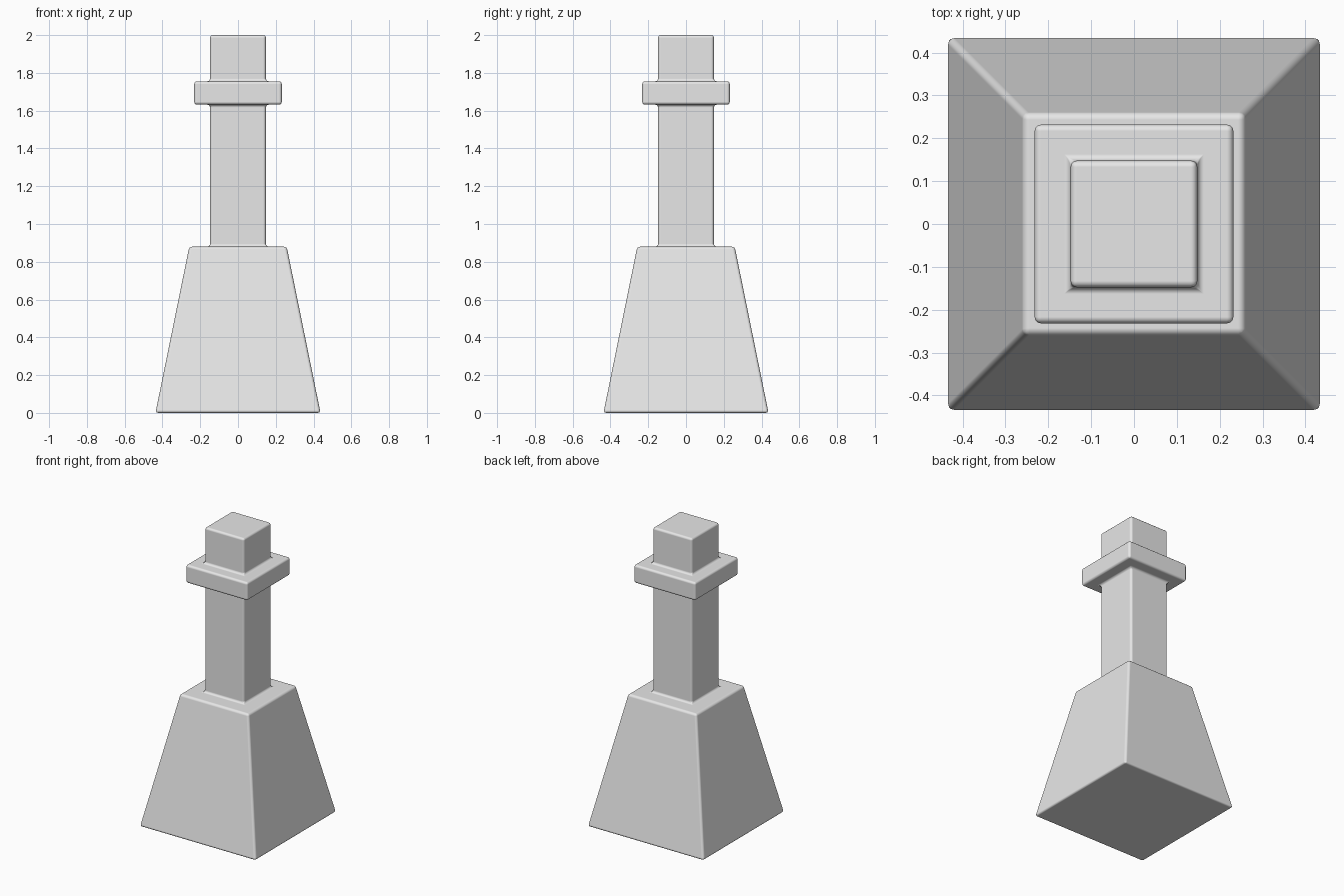
import bpy
import bmesh
import math

cube = bpy.data.objects.get("Cube")
if cube:
    bpy.data.objects.remove(cube, do_unlink=True)

grey = bpy.data.materials.new("light_grey")
grey.use_nodes = True
colour = (0.8, 0.8, 0.8, 1)
grey.diffuse_color = colour
grey.node_tree.nodes["Principled BSDF"].inputs["Base Color"].default_value = colour

# Half width and height of each square ring, from the base to the tip
profile = [
    (0.437, 0), (0.258, 0.88),          # tapered base
    (0.148, 0.88), (0.148, 1.632),      # square shaft
    (0.232, 1.632), (0.232, 1.755),     # collar
    (0.148, 1.755), (0.148, 2),         # top block
]

bm = bmesh.new()
rings = []
for half, z in profile:
    rings.append([bm.verts.new((sx * half, sy * half, z))
                  for sx, sy in ((-1, -1), (1, -1), (1, 1), (-1, 1))])
for low, high in zip(rings, rings[1:]):
    for i in range(4):
        j = (i + 1) % 4
        bm.faces.new((low[i], low[j], high[j], high[i]))
bm.faces.new(rings[0][::-1])
bm.faces.new(rings[-1])
bmesh.ops.recalc_face_normals(bm, faces=bm.faces)

mesh = bpy.data.meshes.new("tapered_pillar")
bm.to_mesh(mesh)
bm.free()
mesh.materials.append(grey)
pillar = bpy.data.objects.new("tapered_pillar", mesh)
bpy.context.collection.objects.link(pillar)

# Rounded edges and soft inner corners
bevel = pillar.modifiers.new("rounded_edges", "BEVEL")
bevel.width = 0.015
bevel.segments = 3
bevel.limit_method = "ANGLE"
bevel.angle_limit = math.radians(30)
bevel.harden_normals = True
for face in mesh.polygons:
    face.use_smooth = True
